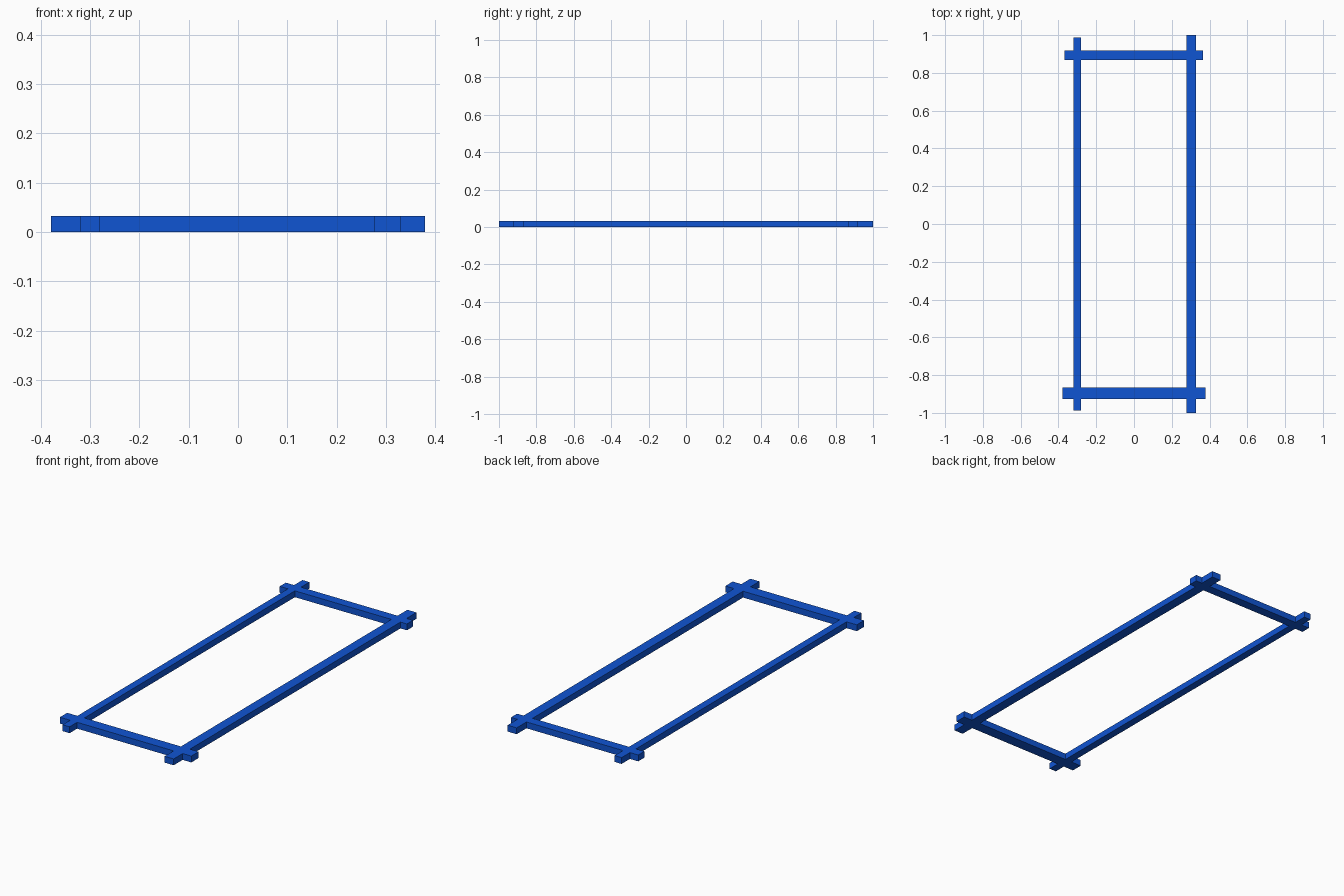
import bpy
import bmesh
from mathutils import Vector

if "Cube" in bpy.data.objects:
    bpy.data.objects.remove(bpy.data.objects["Cube"])

H = 0.033  # beam thickness

blue = bpy.data.materials.new("blue_paint")
blue.diffuse_color = (0.005, 0.09, 0.65, 1)
blue.use_nodes = True
blue.node_tree.nodes["Principled BSDF"].inputs["Base Color"].default_value = blue.diffuse_color

# (span start, span end) along x or y for each beam
LEFT = dict(x=(-0.32, -0.28), y=(-0.988, 0.988))
RIGHT = dict(x=(0.277, 0.329), y=(-1.0, 1.0))
FRONT = dict(x=(-0.379, 0.379), y=(-0.926, -0.866))
BACK = dict(x=(-0.368, 0.366), y=(0.869, 0.919))


def beam(name, part, axis, crossing, notch_top):
    """Beam along an axis, half-lapped wherever another beam crosses it."""
    side = "y" if axis == "x" else "x"
    face, far = (H, 0) if notch_top else (0, H)

    # Side profile: notched edge, then the plain edge back
    start, end = part[axis]
    profile = [(start, face)]
    for other in crossing:
        a, b = other[axis]
        profile += [(a, face), (a, H / 2), (b, H / 2), (b, face)]
    profile += [(end, face), (end, far), (start, far)]

    # Extrude the profile across the beam width
    w0, w1 = part[side]
    bm = bmesh.new()
    verts = [bm.verts.new((t, w0, z) if axis == "x" else (w0, t, z)) for t, z in profile]
    outline = bm.faces.new(verts)
    swept = bmesh.ops.extrude_face_region(bm, geom=[outline])["geom"]
    push = Vector((0, w1 - w0, 0)) if axis == "x" else Vector((w1 - w0, 0, 0))
    bmesh.ops.translate(bm, vec=push, verts=[g for g in swept if isinstance(g, bmesh.types.BMVert)])
    # Keep the starting cap so the beam is closed
    if not outline.is_valid:
        bm.faces.new(verts)
    elif any(e.is_boundary for e in bm.edges):
        bmesh.ops.holes_fill(bm, edges=[e for e in bm.edges if e.is_boundary])
    bmesh.ops.recalc_face_normals(bm, faces=bm.faces)

    mesh = bpy.data.meshes.new(name)
    bm.to_mesh(mesh)
    bm.free()
    mesh.materials.append(blue)
    obj = bpy.data.objects.new(name, mesh)
    bpy.context.collection.objects.link(obj)


# Long side rails lie over the two cross bars, flush top and bottom
beam("left_rail", LEFT, "y", (FRONT, BACK), False)
beam("right_rail", RIGHT, "y", (FRONT, BACK), False)
beam("front_crossbar", FRONT, "x", (LEFT, RIGHT), True)
beam("back_crossbar", BACK, "x", (LEFT, RIGHT), True)
